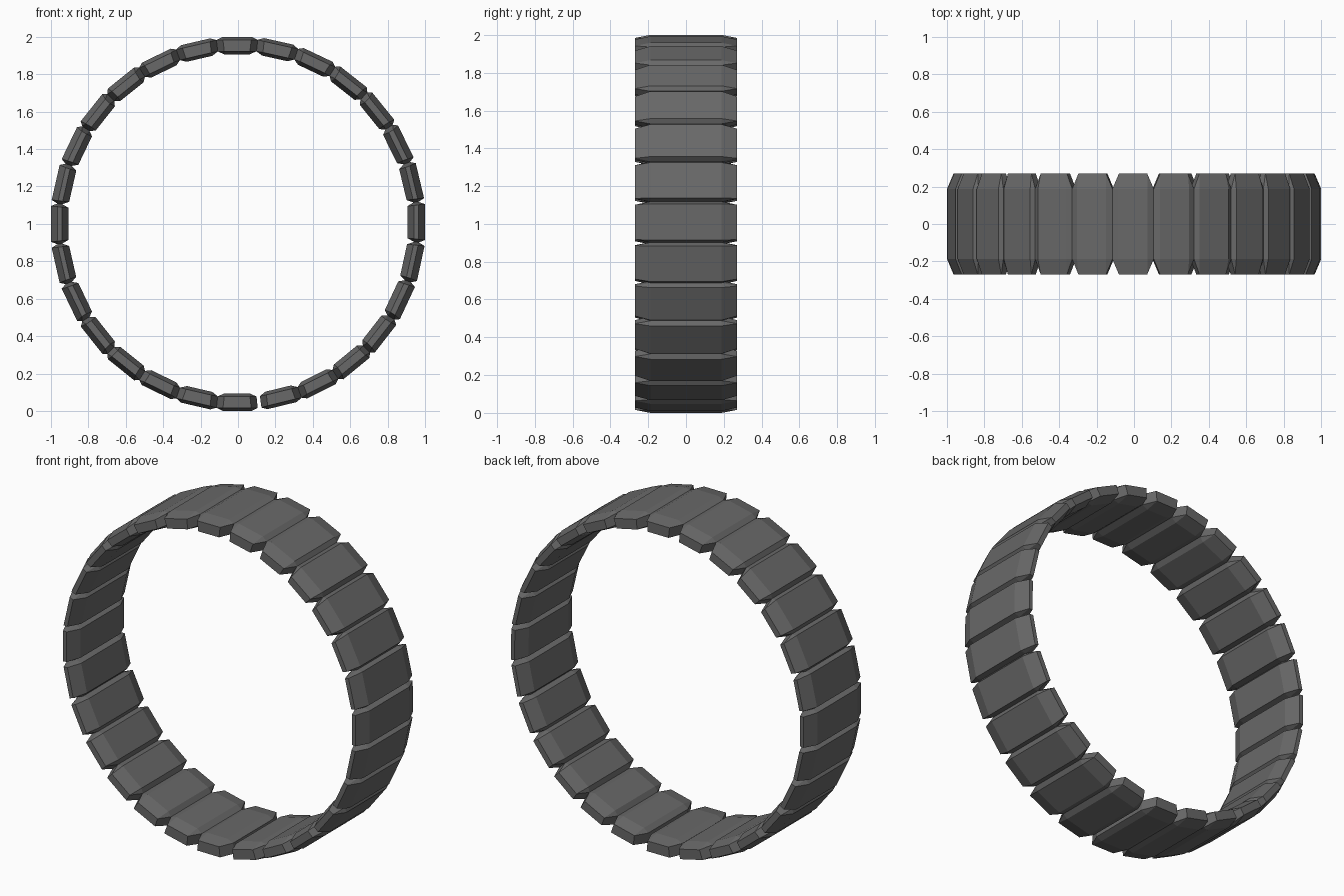
import bpy, bmesh, math
from mathutils import Vector

if "Cube" in bpy.data.objects:
    bpy.data.objects.remove(bpy.data.objects["Cube"])

COUNT = 28
GAP = 0.02                                  # small opening where the band closes
STEP = (2 * math.pi - GAP) / COUNT
R_IN, R_OUT, HALF_Y = 0.912, 1.006, 0.27
CHAMFER = Vector((0.035, 0.082, 0.016))     # chamfer size along x, y, z

stone = bpy.data.materials.new("dark_grey")
stone.diffuse_color = (0.14, 0.14, 0.14, 1)
stone.use_nodes = True
stone.node_tree.nodes["Principled BSDF"].inputs["Base Color"].default_value = stone.diffuse_color


def add_block(bm, angle):
    """One wedge-shaped block, in space where the chamfer is one unit."""
    verts = []
    for y in (-HALF_Y, HALF_Y):
        for r, side in ((R_IN, -1), (R_OUT, -1), (R_OUT, 1), (R_IN, 1)):
            a = angle + side * STEP / 2
            p = (-r * math.sin(a), y, -r * math.cos(a))
            verts.append(bm.verts.new([c / s for c, s in zip(p, CHAMFER)]))
    bm.faces.new(verts[:4])
    bm.faces.new(verts[7:3:-1])
    for i in range(4):
        j = (i + 1) % 4
        bm.faces.new((verts[i], verts[i + 4], verts[j + 4], verts[j]))


# Ring of separate chamfered blocks, starting at the bottom
bm = bmesh.new()
for i in range(COUNT):
    add_block(bm, 0.005 + i * STEP)
bmesh.ops.recalc_face_normals(bm, faces=bm.faces[:])
bmesh.ops.bevel(bm, geom=bm.edges[:], offset=1.0, offset_type='OFFSET',
                segments=1, profile=0.5, affect='EDGES', clamp_overlap=False)
for v in bm.verts:
    v.co = Vector([c * s for c, s in zip(v.co, CHAMFER)])
low = min(v.co.z for v in bm.verts)
for v in bm.verts:
    v.co.z -= low
bmesh.ops.recalc_face_normals(bm, faces=bm.faces[:])

mesh = bpy.data.meshes.new("block_ring")
bm.to_mesh(mesh)
bm.free()
mesh.materials.append(stone)
ring = bpy.data.objects.new("block_ring", mesh)
bpy.context.collection.objects.link(ring)
